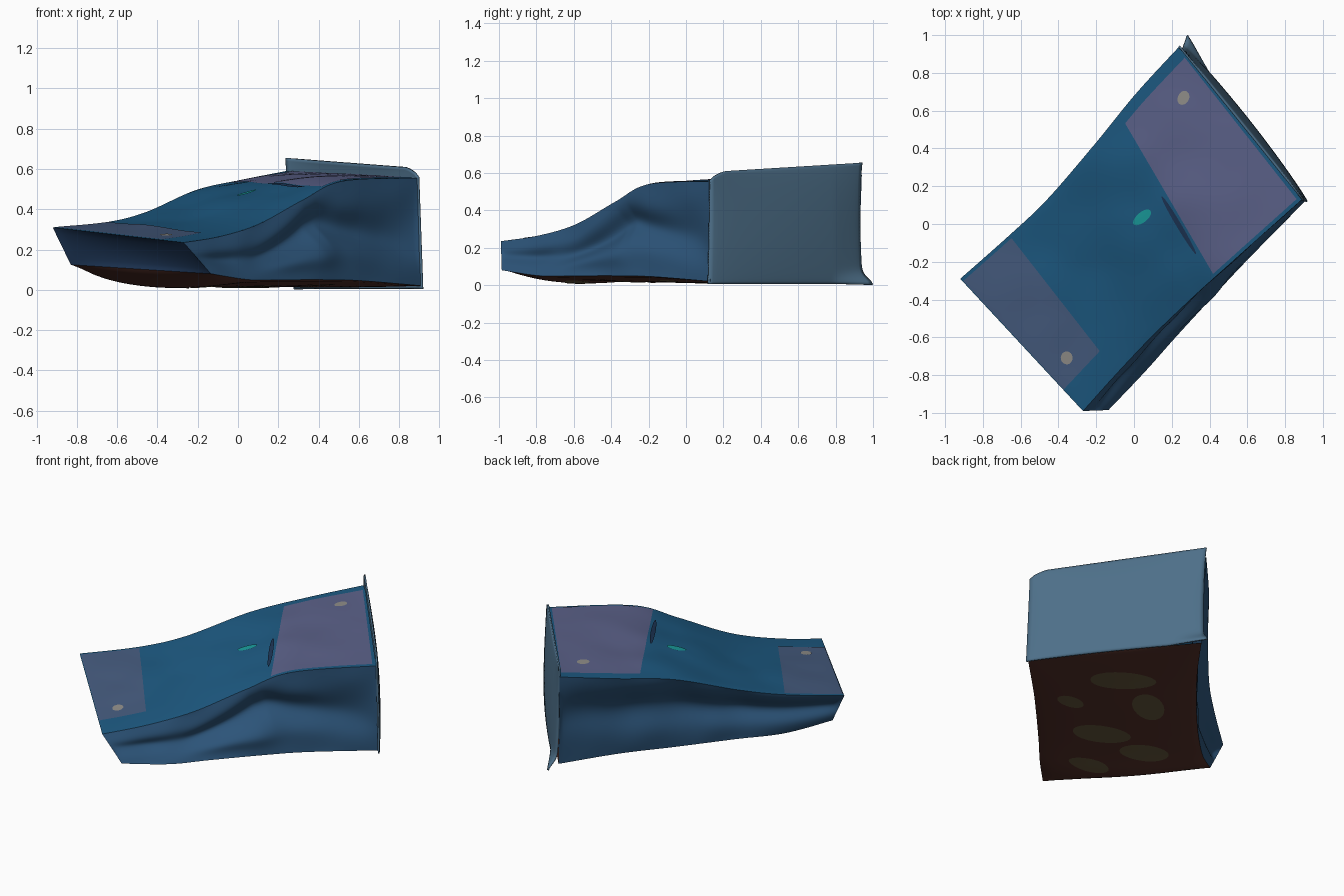
import bpy, math
from mathutils import Vector, noise

if "Cube" in bpy.data.objects:
    bpy.data.objects.remove(bpy.data.objects["Cube"])

V = Vector
OUT = V((0.74, -0.67, 0))     # sideways, towards the right face
FWD = V((0.70, 0.71, 0))      # along the bag, towards its base


def mat(name, r, g, b):
    m = bpy.data.materials.new(name)
    m.diffuse_color = (r, g, b, 1)
    m.use_nodes = True
    m.node_tree.nodes["Principled BSDF"].inputs["Base Color"].default_value = m.diffuse_color
    return m


TOP = mat("top_blue", .012, .10, .22)
SIDE = mat("side_blue", .025, .088, .19)
DARK = mat("dark_blue", .012, .035, .09)
BACK = mat("base_blue", .075, .16, .25)
LILAC = mat("lilac", .105, .12, .25)
SLATE = mat("slate", .06, .105, .21)
RED = mat("dark_red", .09, .03, .022)
TAN = mat("tan", .13, .095, .045)
TEAL = mat("teal", .01, .33, .33)
CREAM = mat("cream", .28, .27, .25)

# four long edges of the crumpled bag, front end to base
TL = [(-.92, -.29, .31), (-.66, -.06, .335), (-.46, .13, .385), (-.21, .42, .495), (.01, .69, .545), (.24, .94, .59)]
TR = [(-.27, -.99, .235), (-.09, -.79, .265), (.10, -.59, .325), (.32, -.38, .445), (.52, -.2, .54), (.89, .13, .555)]
BR = [(-.135, -.985, .08), (.06, -.78, .05), (.22, -.6, .05), (.45, -.35, .05), (.62, -.17, .045), (.915, .13, .02)]
BL = [(-.83, -.3, .125), (-.62, -.12, .055), (-.41, .09, .04), (-.18, .35, .03), (.04, .62, .03), (.26, .92, .02)]


def curve(pts, s):
    """Smooth curve through the points, s from 0 to 1."""
    n = len(pts) - 1
    i = min(int(s * n), n - 1)
    f = s * n - i
    p = [V(pts[min(max(k, 0), n)]) for k in range(i - 1, i + 3)]
    return p[1] + .5 * f * (p[2] - p[0] + f * (2 * p[0] - 5 * p[1] + 4 * p[2] - p[3]
                            + f * (3 * (p[1] - p[2]) + p[3] - p[0])))


def env(x, k=.6):
    return max(0, math.sin(math.pi * x)) ** k


def bell(x, w):
    return math.exp(-(x / w) ** 2)


def rough(p, scale=4):
    return noise.noise(p * scale)


def top(s, t):
    p = curve(TL, s).lerp(curve(TR, s), t)
    p.z += env(s) * env(t) * (.014 * rough(p, 4) + .01)
    return p


def right(s, t):
    p = curve(TR, s).lerp(curve(BR, s), t)
    fold = .075 * bell(t - (.32 + 1.2 * max(0, abs(s - .64) - .03)), .17) * bell(s - .65, .33)
    fold += .05 * bell(t - .55, .2) * bell(s - .15, .25)
    fold += .05 * bell(t - .5, .28) * bell(s - .92, .09)
    fold -= .03 * bell(t - .72, .15) * bell(s - .5, .25)
    return p - OUT * env(t) * env(s, .4) * (fold + .015 * rough(p, 5))


def left(s, t):
    p = curve(TL, s).lerp(curve(BL, s), t)
    return p + OUT * env(t) * env(s, .4) * (.075 * bell(t - .42, .25) + .02 * rough(p, 4))


def bottom(s, t):
    p = curve(BL, s).lerp(curve(BR, s), t)
    sag = .028 + .07 * bell(s - .1, .09)
    p.z = max(.004, p.z - env(t) * env(s, .5) * sag)
    return p


def front(s, t):
    p = V(TL[0]).lerp(V(TR[0]), s).lerp(V(BL[0]).lerp(V(BR[0]), s), t)
    return p + FWD * env(s) * env(t) * .025


def base(a, b):
    """Base panel, standing a little proud of the bag as a seam lip."""
    height = .56 + .045 * min(1, a / .09) ** .6 + .05 * a
    p = V((.92, .12, 0)).lerp(V((.265, .95, .005)), a)
    p = p.lerp(V((.9, .13, 0)).lerp(V((.243, .945, 0)), a), b)
    p.z = .005 + (height - .005) * b
    p += FWD * (.022 * env(a) * env(b) + .015 * env(a) * (1 - b))
    p += (V((.02, .05, 0)) * bell(b, .07) - V((0, .015, 0)) * env(b)) * max(0, a - .8) * 5
    return p


def sheet(name, fn, material, ns, nt, s0=0, s1=1, t0=0, t1=1, lift=V((0, 0, 0))):
    verts = [fn(s0 + (s1 - s0) * i / ns, t0 + (t1 - t0) * j / nt) + lift
             for i in range(ns + 1) for j in range(nt + 1)]
    w = nt + 1
    faces = [(i * w + j, i * w + j + 1, (i + 1) * w + j + 1, (i + 1) * w + j)
             for i in range(ns) for j in range(nt)]
    return add(name, verts, faces, material)


def spot(name, fn, material, s, t, rs, rt, lift, tilt=0, n=24):
    """Round mark lying on a panel."""
    def at(r, a):
        x, y = r * math.cos(a), r * math.sin(a)
        return fn(s + rs * x + tilt * y, t + rt * y) + lift
    verts = [at(0, 0)] + [at(r, math.tau * i / n) for r in (.5, 1) for i in range(n)]
    faces = [(0, 1 + i, 1 + (i + 1) % n) for i in range(n)]
    faces += [(1 + i, 1 + n + i, 1 + n + (i + 1) % n, 1 + (i + 1) % n) for i in range(n)]
    return add(name, verts, faces, material)


def add(name, verts, faces, material):
    me = bpy.data.meshes.new(name)
    me.from_pydata(verts, [], faces)
    me.materials.append(material)
    ob = bpy.data.objects.new(name, me)
    bpy.context.collection.objects.link(ob)
    me.shade_smooth()
    return ob


def orient(ob):
    """Make the faces point outwards."""
    c = V((0, 0, .25))
    me = ob.data
    if sum((p.center - c).dot(p.normal) * p.area for p in me.polygons) < 0:
        me.flip_normals()


# bag panels
panels = [sheet("top_panel", top, TOP, 70, 40),
          sheet("right_panel", right, SIDE, 90, 30),
          sheet("left_panel", left, SIDE, 70, 24),
          sheet("bottom_panel", bottom, RED, 70, 30),
          sheet("front_panel", front, DARK, 30, 12)]
lip = sheet("base_panel", base, BACK, 40, 40)
for ob in panels + [lip]:
    orient(ob)
solid = lip.modifiers.new("thickness", 'SOLIDIFY')
solid.thickness = .01
solid.offset = -1

# pale patches and small marks on the top
UP = V((0, 0, .003))
UP2 = V((0, 0, .006))
marks = [sheet("rear_patch", top, LILAC, 24, 40, .72, .985, .06, .98, UP),
         sheet("front_patch", top, SLATE, 20, 36, .005, .2, .02, .84, UP),
         spot("rear_button", top, CREAM, .905, .2, .018, .03, UP2),
         spot("front_button", top, CREAM, .1, .73, .02, .035, UP2),
         spot("teal_mark", top, TEAL, .6, .48, .034, .03, UP2, .012),
         spot("dark_mark", top, DARK, .7, .66, .01, .18, UP2)]

# faded blotches underneath
DOWN = V((0, 0, -.003))
for i, (s, t, rs, rt) in enumerate([(.82, .45, .05, .2), (.62, .3, .09, .1), (.45, .6, .06, .18),
                                    (.28, .35, .07, .15), (.7, .78, .05, .08), (.2, .7, .05, .12)]):
    marks.append(spot(f"blotch_{i + 1}", bottom, TAN, s, t, rs, rt, DOWN, .03))
for ob in marks:
    orient(ob)
